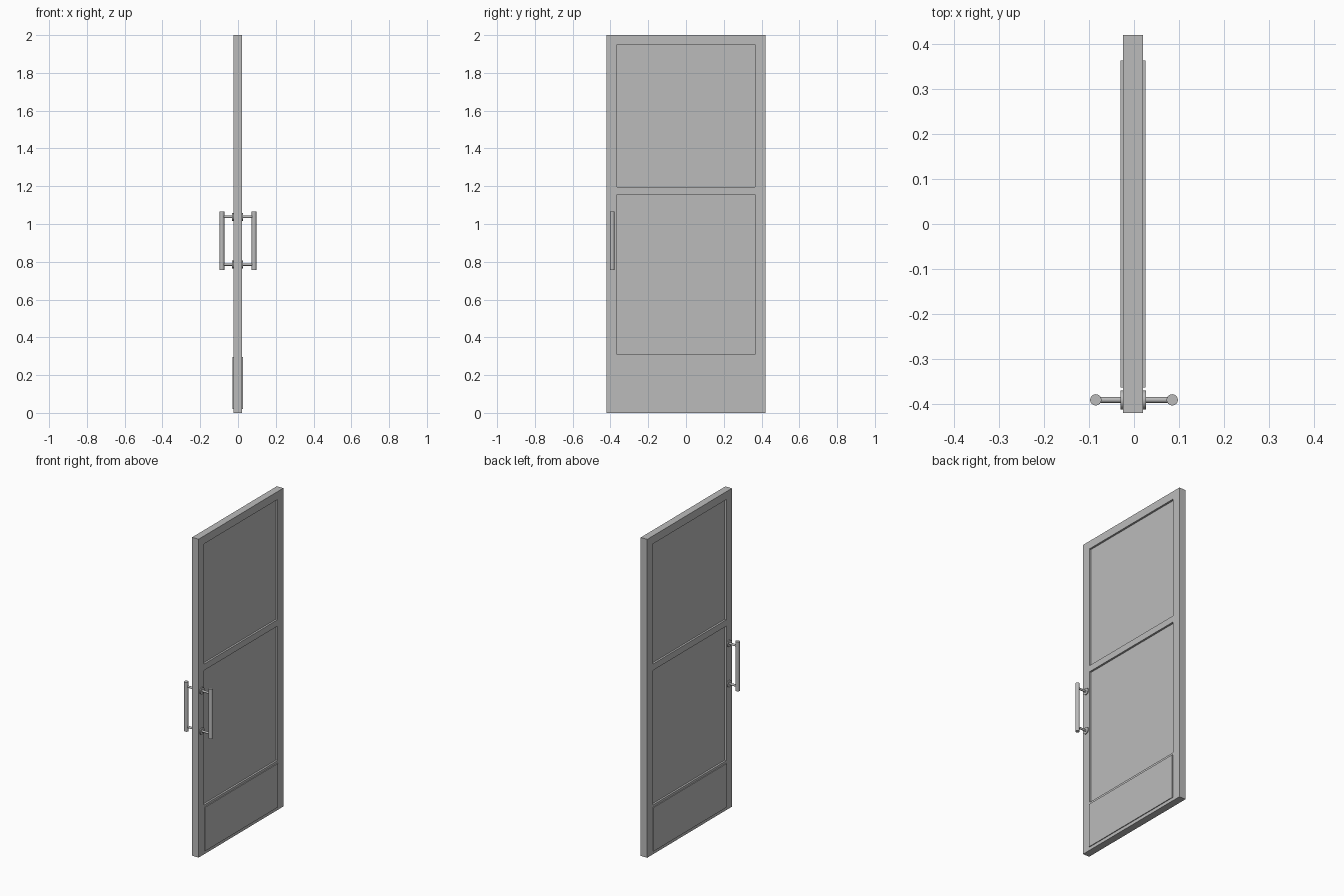
import bpy, bmesh, math
from mathutils import Matrix

if "Cube" in bpy.data.objects:
    bpy.data.objects.remove(bpy.data.objects["Cube"])

CX = -0.002          # door leaf centre in x
HALF = 0.0225        # half leaf thickness
HANDLE_Y = -0.391

grey = bpy.data.materials.new("plain grey")
grey.diffuse_color = (0.5, 0.5, 0.5, 1)
grey.use_nodes = True
grey.node_tree.nodes["Principled BSDF"].inputs["Base Color"].default_value = grey.diffuse_color


def finish(bm, name, smooth=False):
    bmesh.ops.recalc_face_normals(bm, faces=bm.faces[:])
    me = bpy.data.meshes.new(name)
    bm.to_mesh(me)
    bm.free()
    me.materials.append(grey)
    ob = bpy.data.objects.new(name, me)
    bpy.context.scene.collection.objects.link(ob)
    if smooth:
        bpy.ops.object.select_all(action='DESELECT')
        ob.select_set(True)
        bpy.context.view_layer.objects.active = ob
        bpy.ops.object.shade_smooth_by_angle(angle=math.radians(35))
    return ob


def box(name, lo, hi):
    bm = bmesh.new()
    size = [b - a for a, b in zip(lo, hi)]
    mid = [(a + b) / 2 for a, b in zip(lo, hi)]
    bmesh.ops.create_cube(bm, size=1, matrix=Matrix.Translation(mid) @ Matrix.Diagonal((*size, 1)))
    return finish(bm, name)


def rod(name, centre, radius, length, along_x, sides=32):
    bm = bmesh.new()
    m = Matrix.Translation(centre)
    if along_x:
        m = m @ Matrix.Rotation(math.pi / 2, 4, 'Y')
    bmesh.ops.create_cone(bm, cap_ends=True, segments=sides, radius1=radius,
                          radius2=radius, depth=length, matrix=m)
    return finish(bm, name, True)


# Frame: one plate with two openings, extruded to thickness
ys = [-0.42, -0.365, 0.365, 0.42]
zs = [0, 0.31, 1.155, 1.195, 1.95, 2.0]
bm = bmesh.new()
v = [[bm.verts.new((CX - HALF, y, z)) for z in zs] for y in ys]
for i in range(3):
    for j in range(5):
        if i == 1 and j in (1, 3):
            continue
        bm.faces.new((v[i][j], v[i + 1][j], v[i + 1][j + 1], v[i][j + 1]))
ext = bmesh.ops.extrude_face_region(bm, geom=bm.faces[:], use_keep_orig=True)
moved = [g for g in ext["geom"] if isinstance(g, bmesh.types.BMVert)]
bmesh.ops.translate(bm, verts=moved, vec=(2 * HALF, 0, 0))
finish(bm, "door_frame")

# Recessed panes
for name, z0, z1 in (("lower_pane", 0.30, 1.16), ("upper_pane", 1.19, 1.955)):
    box(name, (CX - 0.0105, -0.37, z0), (CX + 0.0105, 0.37, z1))

# Kick plates and handles on both sides
for side, tag in ((-1, "left"), (1, "right")):
    face = CX + side * HALF
    xs = sorted((face - side * 0.002, face + side * 0.005))
    box(f"{tag}_kick_plate", (xs[0], -0.363, 0.02), (xs[1], 0.363, 0.295))
    bar_x = side * 0.085
    rod(f"{tag}_handle_bar", (bar_x, HANDLE_Y, 0.912), 0.0125, 0.31, False)
    for z, part in ((0.785, "lower"), (1.038, "upper")):
        rod(f"{tag}_{part}_handle_post", ((face + bar_x) / 2, HANDLE_Y, z),
            0.0065, abs(bar_x - face), True, 24)
        rod(f"{tag}_{part}_rosette", (face + side * 0.0025, HANDLE_Y, z), 0.021, 0.007, True)
